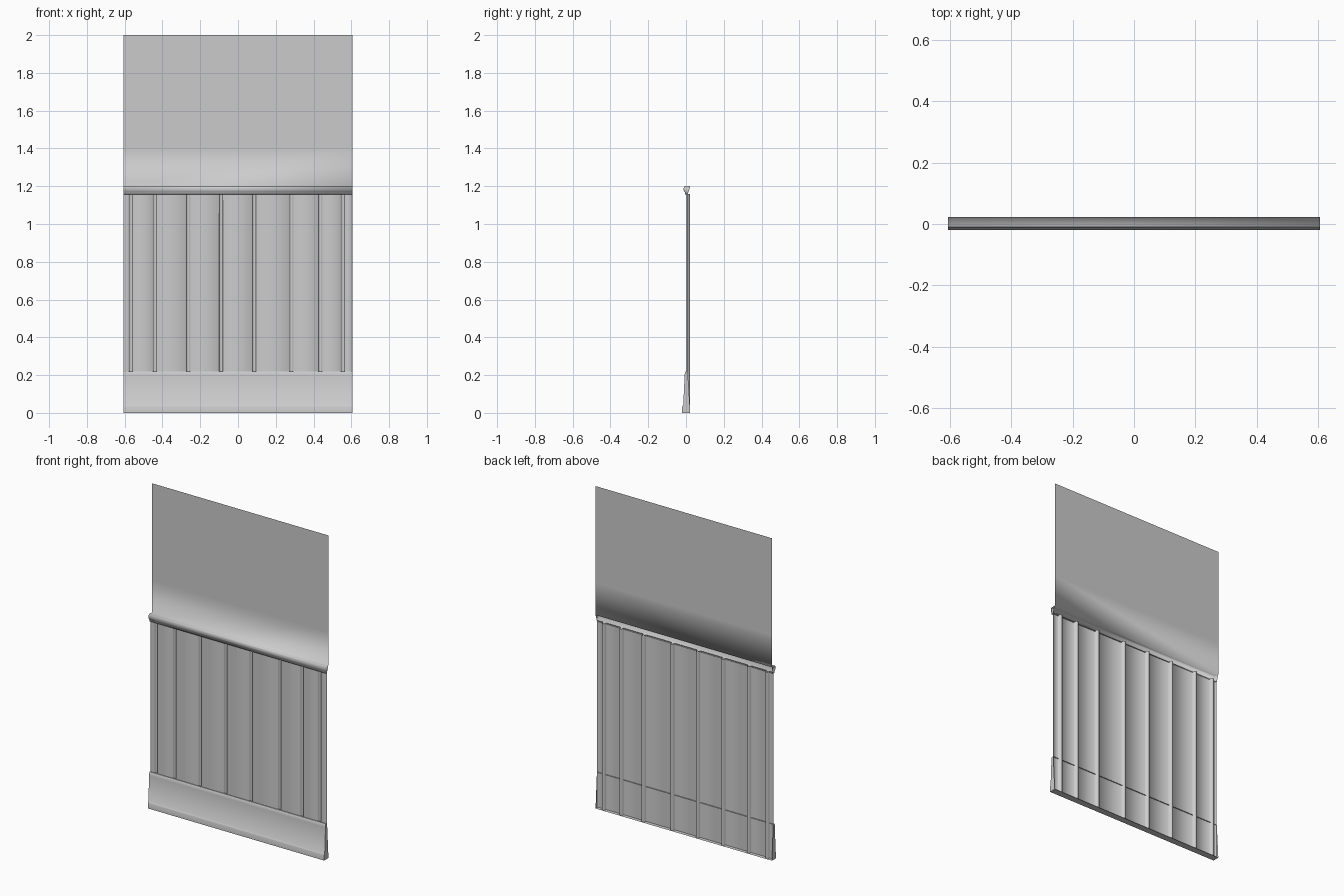
import bpy, math

if "Cube" in bpy.data.objects:
    bpy.data.objects.remove(bpy.data.objects["Cube"])

HALF = 0.605  # half width of the wall section


def sheet(name, low, high, caps=(), angle=80):
    """Loft a sheet between two matching rows of points, with optional end fills."""
    n = len(low)
    faces = [(i, n + i, n + i + 1, i + 1) for i in range(n - 1)]
    for start, end in caps:
        faces.append(tuple(range(start, end)))
        faces.append(tuple(n + i for i in reversed(range(start, end))))
    mesh = bpy.data.meshes.new(name)
    mesh.from_pydata(low + high, [], faces)
    obj = bpy.data.objects.new(name, mesh)
    bpy.context.collection.objects.link(obj)
    bpy.ops.object.select_all(action='DESELECT')
    obj.select_set(True)
    bpy.context.view_layer.objects.active = obj
    bpy.ops.object.shade_smooth_by_angle(angle=math.radians(angle))
    return obj


def across(name, profile, caps=(), angle=80):
    """Sweep a (y, z) profile along the wall."""
    return sheet(name, [(-HALF, y, z) for y, z in profile],
                 [(HALF, y, z) for y, z in profile], caps, angle)


# Plaster wall and rounded chair rail, one continuous sheet
rail = [(0.008, 1.155), (-0.005, 1.155), (-0.006, 1.168), (-0.010, 1.172),
        (-0.0125, 1.180), (-0.0125, 1.190), (-0.010, 1.197), (-0.005, 1.2),
        (0.0225, 1.2)]
across("wall_and_chair_rail", rail + [(0.0225, 1.4), (0.0225, 2.0)],
       caps=[(0, len(rail))], angle=100)

# Skirting board with a thicker foot and a rounded top
skirting = [(0.0225, 0), (-0.02, 0), (-0.02, 0.033), (-0.018, 0.038),
            (-0.0145, 0.042), (-0.007, 0.2), (-0.006, 0.213),
            (-0.002, 0.22), (0.009, 0.22)]
across("skirting_board", skirting, caps=[(0, len(skirting))], angle=60)

# Uneven-width planks with recessed joints
joints = [-0.567, -0.44, -0.264, -0.09, 0.085, 0.282, 0.435, 0.555]
recess = [(-0.012, 0.003), (-0.009, 0.006), (-0.007, 0.0215),
          (0.007, 0.0215), (0.009, 0.006), (0.012, 0.003)]
row = [(-HALF, 0.008), (-HALF + 0.005, 0.003)]
for j in joints:
    row += [(j + dx, y) for dx, y in recess]
row += [(HALF - 0.005, 0.003), (HALF, 0.008)]
sheet("wainscot_planks", [(x, y, 0.002) for x, y in row],
      [(x, y, 1.16) for x, y in row], angle=85).data.flip_normals()
